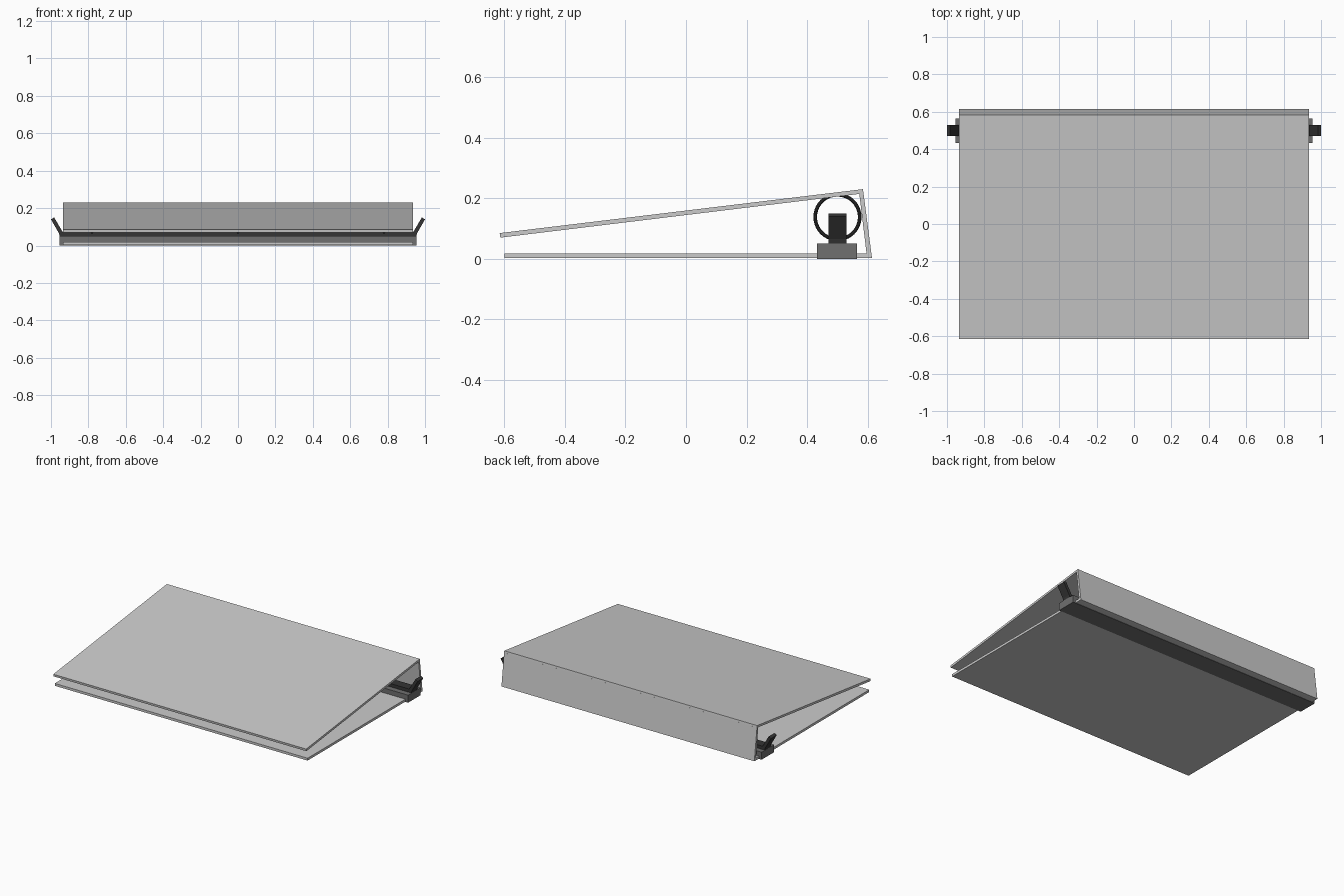
import bpy
import math

if "Cube" in bpy.data.objects:
    bpy.data.objects.remove(bpy.data.objects["Cube"])

W = 0.935  # half width of the covers


def material(name, v):
    m = bpy.data.materials.new(name)
    m.diffuse_color = (v, v, v, 1)
    m.use_nodes = True
    m.node_tree.nodes["Principled BSDF"].inputs["Base Color"].default_value = m.diffuse_color
    return m


DARK = material("dark_grey", 0.16)
BLACK = material("near_black", 0.035)


def make(name, verts, faces, mat=None):
    me = bpy.data.meshes.new(name)
    me.from_pydata(verts, [], faces)
    ob = bpy.data.objects.new(name, me)
    bpy.context.collection.objects.link(ob)
    if mat:
        me.materials.append(mat)
    return ob


def extrude_x(name, profile, half, mat=None):
    """Extrude a counter-clockwise (y, z) profile from -half to half along x."""
    n = len(profile)
    verts = [(x, y, z) for x in (-half, half) for y, z in profile]
    faces = [tuple(reversed(range(n))), tuple(range(n, 2 * n))]
    faces += [(i, (i + 1) % n, n + (i + 1) % n, n + i) for i in range(n)]
    return make(name, verts, faces, mat)


# Covers and spine
extrude_x("back_cover", [(-0.6, 0.002), (0.598, 0.002), (0.598, 0.018), (-0.6, 0.018)], W)
extrude_x("front_cover", [(-0.613, 0.07), (0.586, 0.216), (0.584, 0.23), (-0.615, 0.085)], W)
extrude_x("spine", [(0.598, 0.002), (0.614, 0.003), (0.586, 0.217), (0.572, 0.216)], W)

# Ring mechanism: base bar and the narrower clamp strip on top
extrude_x("mechanism_base", [(0.433, 0), (0.565, 0), (0.565, 0.05), (0.433, 0.05)], 0.955, DARK)
extrude_x("clamp_strip", [(0.47, 0.045), (0.53, 0.045), (0.53, 0.072), (0.47, 0.072)], 0.945, BLACK)

# Bent opening levers at both ends
for side, s in (("left", -1), ("right", 1)):
    prof = [(0.92, 0.032), (0.95, 0.032), (0.957, 0.065), (1.0, 0.14), (0.983, 0.15), (0.937, 0.072), (0.92, 0.072)]
    n = len(prof)
    verts = [(s * x, y, z) for y in (0.47, 0.53) for x, z in prof]
    faces = [tuple(range(n)), tuple(reversed(range(n, 2 * n)))]
    faces += [(i, n + i, n + (i + 1) % n, (i + 1) % n) for i in range(n)]
    if s < 0:
        faces = [tuple(reversed(f)) for f in faces]
    make(side + "_lever", verts, faces, BLACK)

# Rings
for name, x in (("left_ring", -0.78), ("middle_ring", 0), ("right_ring", 0.78)):
    bpy.ops.mesh.primitive_torus_add(
        major_segments=40, minor_segments=10, major_radius=0.0735, minor_radius=0.006,
        location=(x, 0.5, 0.138), rotation=(0, math.pi / 2, 0))
    ring = bpy.context.object
    ring.name = name
    ring.data.materials.append(BLACK)
    bpy.ops.object.shade_smooth_by_angle()
